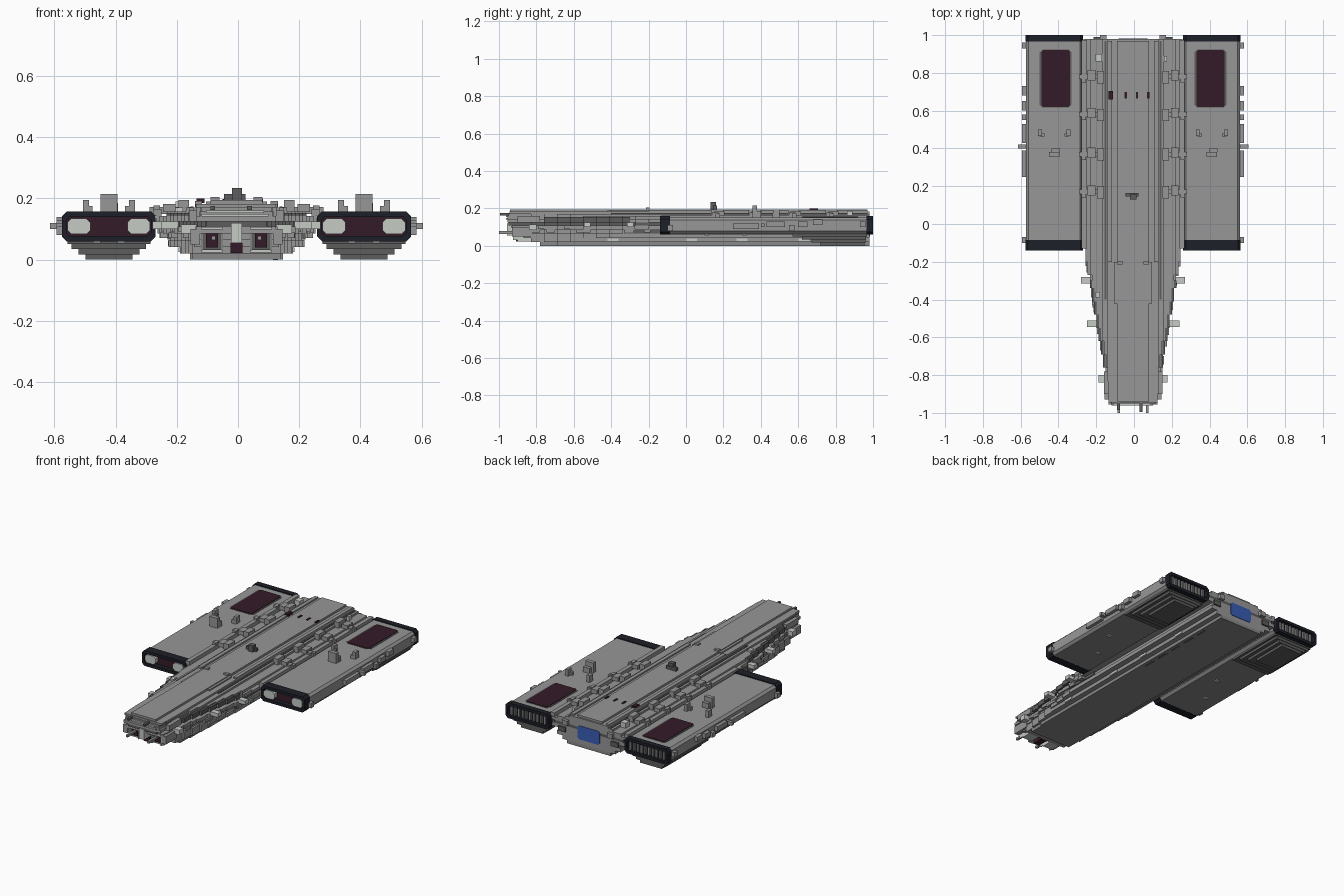
import bpy, bmesh, math, random

random.seed(4)
cube = bpy.data.objects.get("Cube")
if cube:
    bpy.data.objects.remove(cube)

CX = -0.005            # centreline of the ship
SIDES = (("left", 1), ("right", -1))


def material(name, r, g, b):
    m = bpy.data.materials.new(name)
    m.use_nodes = True
    m.diffuse_color = (r, g, b, 1)
    m.node_tree.nodes["Principled BSDF"].inputs["Base Color"].default_value = (r, g, b, 1)
    return m


GREY = material("hull grey", 0.31, 0.31, 0.31)
KEEL = material("keel grey", 0.25, 0.25, 0.25)
DARK = material("dark grey", 0.11, 0.11, 0.11)
LIGHT = material("light grey", 0.56, 0.6, 0.56)
NAVY = material("navy black", 0.012, 0.014, 0.021)
RED = material("deep maroon", 0.033, 0.011, 0.021)
BLUE = material("engine blue", 0.04, 0.11, 0.46)


def finish(name, bm, mat):
    bmesh.ops.recalc_face_normals(bm, faces=bm.faces)
    me = bpy.data.meshes.new(name)
    bm.to_mesh(me)
    bm.free()
    me.materials.append(mat)
    ob = bpy.data.objects.new(name, me)
    bpy.context.collection.objects.link(ob)


def boxes(name, mat, items):
    """One object from boxes given as x range, y range, z range."""
    bm = bmesh.new()
    for x0, x1, y0, y1, z0, z1 in items:
        vs = bmesh.ops.create_cube(bm, size=1)["verts"]
        for v in vs:
            v.co.x = CX + (x0 if v.co.x < 0 else x1)
            v.co.y = y0 if v.co.y < 0 else y1
            v.co.z = z0 if v.co.z < 0 else z1
    finish(name, bm, mat)


def flip(s, items):
    return [(min(s * b[0], s * b[1]), max(s * b[0], s * b[1])) + tuple(b[2:]) for b in items]


def both(items):
    return flip(1, items) + flip(-1, items)


def prism(name, mat, pts, axis, a, b, hole=None):
    """Extrude an outline along y or z, optionally with a matching hole outline."""
    bm = bmesh.new()

    def ring(outline, t):
        return [bm.verts.new((CX + p, t, q) if axis == "y" else (CX + p, q, t)) for p, q in outline]
    r0, r1 = ring(pts, a), ring(pts, b)
    n = len(pts)
    walls = [(r0, r1)]
    if hole:
        h0, h1 = ring(hole, a), ring(hole, b)
        walls += [(h0, h1), (r0, h0), (r1, h1)]
    else:
        bm.faces.new(r0)
        bm.faces.new(r1)
    for u, v in walls:
        for i in range(n):
            j = (i + 1) % n
            bm.faces.new((u[i], u[j], v[j], v[i]))
    finish(name, bm, mat)


def octagon(cx, cy, w, h, c):
    """Rectangle of half sizes w, h with corners cut by c."""
    q = [(w, h - c), (w - c, h), (c - w, h), (-w, h - c)]
    return [(cx + x, cy + y) for x, y in q + [(-x, -y) for x, y in q]]


# ---- main hull: stacked slabs whose bow narrows in steps ----
def taper(y):
    return 0.262 - 0.132 * max(0, min(1, (-0.14 - y) / 0.78))


def slab(name, mat, w, front, z0, z1, back=0.98, pinch=0):
    cuts = [front] + [y for y in [-0.9 + 0.07 * i for i in range(12)] if front + 0.02 < y < back] + [back]
    edge = []
    for y0, y1 in zip(cuts, cuts[1:]):
        x = min(w, taper(y0) - (pinch if y1 < -0.2 else 0))
        edge += [(x, y0), (x, y1)]
    edge = [p for i, p in enumerate(edge) if i == 0 or p != edge[i - 1]]
    prism(name, mat, edge + [(-x, y) for x, y in reversed(edge)], "z", z0, z1)


slab("keel_plate", KEEL, 0.152, -0.78, 0, 0.02, pinch=0.01)
slab("lower_hull", GREY, 0.185, -0.83, 0.02, 0.042)
slab("lower_side_hull", GREY, 0.222, -0.87, 0.042, 0.065)
slab("side_recess_hull", GREY, 0.215, -0.9, 0.065, 0.085, pinch=0.012)
slab("middle_hull", GREY, 0.258, -0.93, 0.085, 0.108)
slab("side_trench", DARK, 0.24, -0.95, 0.108, 0.125, pinch=0.03)
slab("upper_side_hull", GREY, 0.262, -0.955, 0.125, 0.142)
slab("bow_trench", DARK, 0.262, -0.76, 0.124, 0.153, back=-0.3, pinch=-0.001)
slab("shoulder_hull", GREY, 0.225, -0.955, 0.142, 0.158, pinch=0.012)
slab("upper_deck", GREY, 0.165, -0.95, 0.158, 0.17, pinch=0.015)
slab("raised_deck", GREY, 0.135, -0.945, 0.17, 0.182)
boxes("deck_spine", GREY, [(-0.085, 0.085, -0.94, 0.97, 0.18, 0.195)])
boxes("deck_strips", GREY, both([(0.065, 0.1, -0.42, -0.2, 0.18, 0.19),
                                 (0.112, 0.135, -0.2, 0.97, 0.18, 0.191)]))
boxes("trench_walls", DARK, both([(0.14, 0.15, -0.4, 0.97, 0.158, 0.174)]))
boxes("edge_rails", GREY, both([(0.245, 0.272, -0.13, 0.975, 0.142, 0.165)]))
boxes("keel_slots", DARK, [(0.12, 0.135, 0.25 + 0.12 * i, 0.33 + 0.12 * i, -0.001, 0.003) for i in range(5)])

# ---- bow: bays, central pillar, lamps and guns ----
for side, s in SIDES:
    bay = [s * 0.08 + d for d in (-0.036, -0.03, 0.03, 0.036)]
    a, b, c, d = bay
    boxes(side + "_bow_bay_frame", LIGHT, [(a, b, -0.925, -0.8, 0.03, 0.104), (c, d, -0.925, -0.8, 0.03, 0.104),
                                           (a, d, -0.935, -0.8, 0.098, 0.106), (a, d, -0.9, -0.8, 0.024, 0.032)])
    boxes(side + "_bow_bay", DARK, [(b, c, -0.905, -0.8, 0.032, 0.098)])
    boxes(side + "_bow_bay_door", RED, [(s * 0.08 - 0.02, s * 0.08 + 0.02, -0.912, -0.8, 0.04, 0.092)])
    boxes(side + "_bow_gun", GREY, [(s * 0.075 - 0.007, s * 0.075 + 0.007, -1.0, -0.85, 0.064, 0.078)])
    boxes(side + "_bow_cheek", GREY, flip(s, [(0.12, 0.15, -0.93, -0.82, 0.05, 0.1),
                                              (0.13, 0.155, -0.9, -0.78, 0.125, 0.16)]))
boxes("bow_pillar", LIGHT, [(-0.018, 0.018, -0.958, -0.85, 0.055, 0.12)])
boxes("bow_pillar_base", RED, [(-0.02, 0.02, -0.91, -0.8, 0.022, 0.055)])
boxes("bow_lamp_bar", LIGHT, [(-0.115, 0.105, -0.962, -0.94, 0.141, 0.149), (-0.1, 0.09, -0.962, -0.94, 0.153, 0.161)])
boxes("upper_guns", DARK, [(0.035, 0.05, -0.995, -0.93, 0.163, 0.176), (-0.085, -0.07, -0.985, -0.93, 0.163, 0.176)])

# ---- side sponsons on the tapering bow ----
for side, s in SIDES:
    boxes(side + "_sponsons", LIGHT, flip(s, [(0.22, 0.275, -0.315, -0.28, 0.1, 0.124),
                                              (0.19, 0.245, -0.545, -0.51, 0.1, 0.124),
                                              (0.13, 0.182, -0.84, -0.8, 0.085, 0.115)]))
    plates = []
    for i in range(16):
        y, z = random.uniform(-0.85, -0.2), random.choice([0.045, 0.07, 0.09])
        x = taper(y) - (0.03 if z < 0.06 else 0.0)
        plates.append((x - 0.06, x + 0.003, y, y + random.uniform(0.03, 0.09), z, z + 0.018))
    boxes(side + "_bow_armour_blocks", GREY, flip(s, plates))
    boxes(side + "_hull_lights", LIGHT, flip(s, [(0.16, 0.189, y, y + 0.06, 0.025, 0.04) for y in (-0.42, 0.0, 0.27, 0.6)]))
    boxes(side + "_recess_panels", DARK, flip(s, [(0.19, 0.226, -0.33, -0.11, 0.066, 0.084)]))

# ---- pylons and machinery between hull and pods ----
for side, s in SIDES:
    pylons, blocks, caps = [], [], []
    for y in (0.17, 0.37, 0.58, 0.78):
        pylons += [(0.2, 0.3, y - 0.022, y + 0.022, 0.1, 0.135), (0.15, 0.285, y - 0.012, y + 0.012, 0.15, 0.172)]
        blocks += [(0.155, 0.19, y - 0.035, y + 0.03, 0.155, 0.195), (0.2, 0.24, y - 0.02, y + 0.035, 0.155, 0.182)]
        caps += [(0.25, 0.272, y - 0.03, y + 0.005, 0.16, 0.177)]
    boxes(side + "_pylons", GREY, flip(s, pylons))
    boxes(side + "_deck_machinery", GREY, flip(s, blocks))
    boxes(side + "_pylon_caps", GREY, flip(s, caps))
boxes("deck_lamps", LIGHT, [(-0.2, -0.165, 0.86, 0.9, 0.158, 0.19), (-0.2, -0.175, -0.39, -0.36, 0.14, 0.17),
                            (0.165, 0.18, 0.86, 0.89, 0.158, 0.185)])

# ---- tower and deck markings ----
boxes("command_tower", DARK, [(-0.04, 0.03, 0.145, 0.165, 0.19, 0.215), (-0.015, 0.018, 0.13, 0.16, 0.19, 0.235)])
boxes("deck_hatches", RED, [(x, x + 0.012, 0.665, 0.7, 0.19, 0.199) for x in (-0.045, 0.015, 0.075)]
      + [(-0.13, -0.105, 0.66, 0.705, 0.185, 0.2)])
boxes("forward_hatches", GREY, [(x, x + 0.03, -0.215, -0.195, 0.19, 0.205) for x in (-0.085, 0.055)])

# ---- stern ----
prism("engine_panel", BLUE, octagon(0, 0.092, 0.077, 0.043, 0.01), "y", 0.975, 0.983)
boxes("stern_blocks", GREY, both([(0.14, 0.175, 0.96, 1.0, 0.12, 0.15)]))
boxes("stern_vents", DARK, both([(0.16, 0.21, 0.97, 0.99, 0.07, 0.1)]))

# ---- flight pods ----
for side, s in SIDES:
    px = s * 0.417
    prism(side + "_pod_body", GREY, octagon(px, 0.108, 0.15, 0.044, 0.014), "y", -0.09, 0.975)
    outer, inner = octagon(px, 0.109, 0.153, 0.049, 0.015), octagon(px, 0.109, 0.138, 0.031, 0.01)
    prism(side + "_pod_front_rim", NAVY, outer, "y", -0.14, -0.085, inner)
    prism(side + "_pod_rear_rim", NAVY, outer, "y", 0.965, 1.0, inner)
    prism(side + "_pod_front_bay", RED, inner, "y", -0.11, -0.085)
    prism(side + "_pod_rear_bay", NAVY, inner, "y", 0.97, 0.98)
    boxes(side + "_pod_rear_louvres", KEEL, [(px - 0.121 + 0.026 * i, px - 0.109 + 0.026 * i, 0.975, 0.994, 0.083, 0.134)
                                             for i in range(10)])
    for k in (-1, 1):
        prism(side + "_pod_bay_lamp", LIGHT, octagon(px + k * 0.098, 0.109, 0.037, 0.026, 0.013), "y", -0.138, -0.1)
    # flat underside with a stepped engine housing at the rear
    boxes(side + "_pod_belly", KEEL, [(px - 0.136, px + 0.136, -0.085, 0.965, 0.061, 0.068)])
    boxes(side + "_pod_engine_housing", DARK, [(px - w, px + w, 0.72 - 0.05 * i, 0.955 + 0.004 * i, 0.017 * i, 0.017 * i + 0.017)
                                               for i, w in enumerate((0.077, 0.1, 0.122, 0.136))])
    boxes(side + "_pod_belly_lights", LIGHT, [(px + k * 0.04 - 0.012, px + k * 0.04 + 0.012, y, y + 0.024, 0.055, 0.065)
                                              for k, y in ((-1, 0.1), (1, 0.3))])
    # landing deck plate
    prism(side + "_pod_deck_frame", DARK, octagon(px - s * 0.007, 0.77, 0.085, 0.153, 0.015), "z", 0.15, 0.154)
    prism(side + "_pod_deck_plate", RED, octagon(px - s * 0.007, 0.77, 0.075, 0.15, 0.008), "z", 0.15, 0.157)
    # deck turrets
    boxes(side + "_pod_tower", GREY, [(px - 0.028, px + 0.028, 0.355, 0.38, 0.15, 0.215), (px - 0.015, px + 0.03, 0.38, 0.4, 0.15, 0.185)])
    boxes(side + "_pod_turrets", GREY, [(px + k * 0.075 - 0.01, px + k * 0.075 + 0.01, 0.465, 0.5, 0.15, 0.195) for k in (-1, 1)]
          + [(px + k * 0.065 - 0.012, px + k * 0.065 + 0.012, 0.462, 0.48, 0.15, 0.175) for k in (-1, 1)])
    # outer flank equipment
    flank = [(0.56, 0.588, y, y + l, z, z + 0.03) for y, l, z in
             ((-0.1, 0.03, 0.08), (0.25, 0.14, 0.09), (0.43, 0.1, 0.1), (0.55, 0.03, 0.08), (0.6, 0.05, 0.1), (0.68, 0.05, 0.11), (0.93, 0.03, 0.1))]
    boxes(side + "_pod_flank_boxes", GREY, flip(s, flank))
    boxes(side + "_pod_flank_mount", GREY, flip(s, [(0.56, 0.61, 0.4, 0.42, 0.1, 0.12)]))
